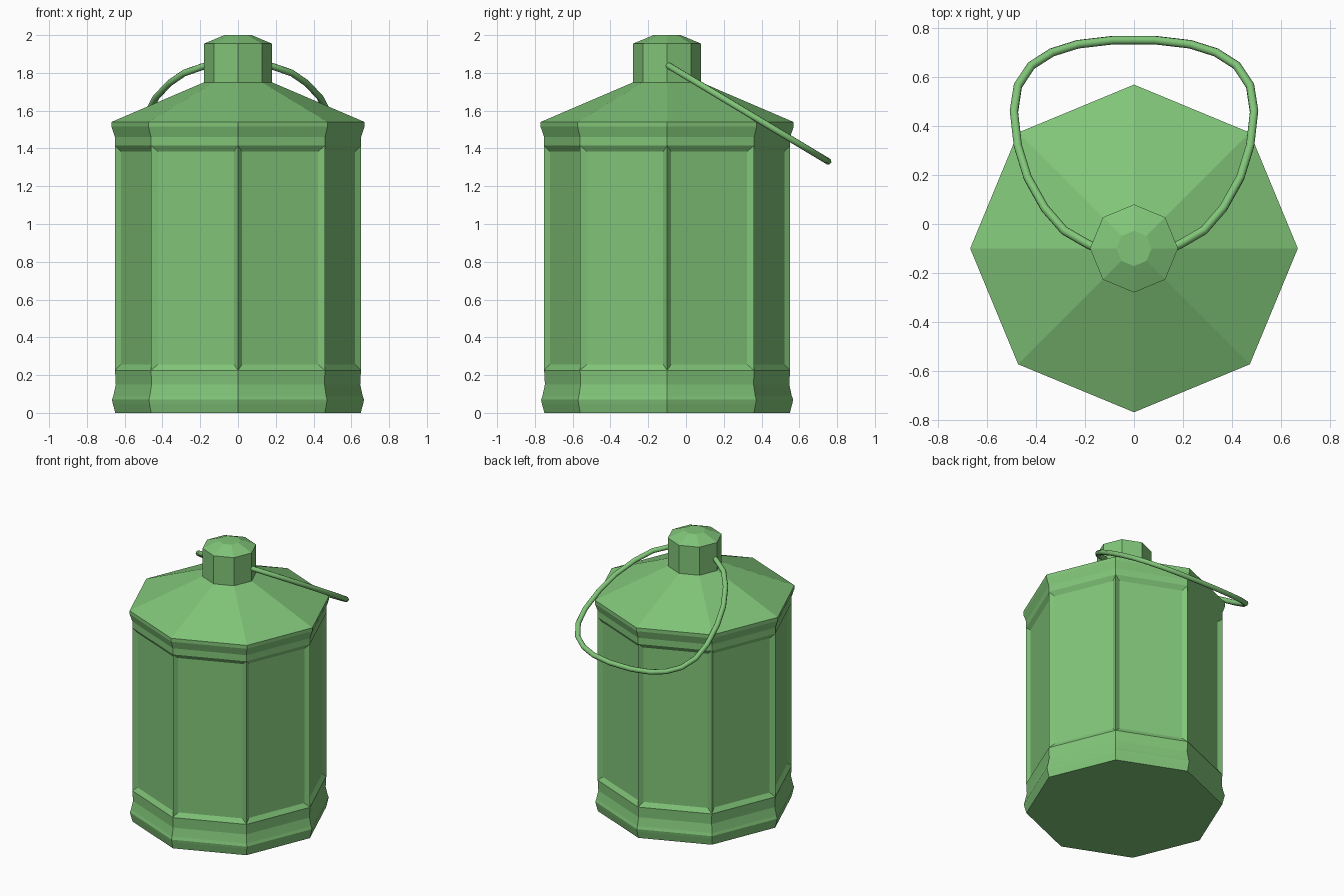
import bpy, bmesh
from math import cos, sin, pi

if "Cube" in bpy.data.objects:
    bpy.data.objects.remove(bpy.data.objects["Cube"])

CY = -0.1  # centre line of the can; the handle hangs out behind it

green = bpy.data.materials.new("green")
green.diffuse_color = (0.22, 0.56, 0.19, 1)
green.use_nodes = True
green.node_tree.nodes["Principled BSDF"].inputs["Base Color"].default_value = green.diffuse_color


def octagon_lathe(name, profile, panel=None):
    """Eight-sided body from (radius, z) rings; panel = index of the band to recess."""
    bm = bmesh.new()
    rings = [[bm.verts.new((r * cos(i * pi / 4), CY + r * sin(i * pi / 4), z))
              for i in range(8)] for r, z in profile]
    panels = []
    for k, (lo, hi) in enumerate(zip(rings, rings[1:])):
        for i in range(8):
            j = (i + 1) % 8
            f = bm.faces.new((lo[i], lo[j], hi[j], hi[i]))
            if k == panel:
                panels.append(f)
    bm.faces.new(rings[0][::-1])
    bm.faces.new(rings[-1])
    bm.normal_update()
    if panels:
        bmesh.ops.inset_individual(bm, faces=panels, thickness=0.045, depth=-0.02)
    me = bpy.data.meshes.new(name)
    bm.to_mesh(me)
    bm.free()
    me.materials.append(green)
    ob = bpy.data.objects.new(name, me)
    bpy.context.collection.objects.link(ob)
    return ob


# Body with flared foot, recessed panels, rim, and sloping shoulder
octagon_lathe("body", [
    (0.65, 0), (0.663, 0.05), (0.667, 0.07), (0.66, 0.09), (0.647, 0.15),
    (0.651, 0.225), (0.651, 1.415), (0.651, 1.46), (0.67, 1.515), (0.67, 1.54),
    (0.18, 1.75)], panel=5)

# Neck and chamfered cap
octagon_lathe("neck_cap", [(0.18, 1.74), (0.18, 1.955), (0.072, 2.0)])

# Wire handle: a flat loop hanging back at a slant, mirrored in x
half = [(0.15, -0.10), (0.19, -0.082), (0.285, -0.027), (0.365, 0.065), (0.435, 0.19),
        (0.475, 0.32), (0.491, 0.46), (0.475, 0.565), (0.42, 0.648),
        (0.335, 0.702), (0.23, 0.735), (0.085, 0.752)]
path = half + [(-x, y) for x, y in reversed(half)]
cu = bpy.data.curves.new("handle", 'CURVE')
cu.dimensions = '3D'
cu.bevel_depth = 0.018
cu.bevel_resolution = 2
cu.use_fill_caps = True
sp = cu.splines.new('POLY')
sp.points.add(len(path) - 1)
for p, (x, y) in zip(sp.points, path):
    p.co = (x, y, 1.837 - 0.6 * (y + 0.09), 1)
sp.use_smooth = True
cu.materials.append(green)
bpy.context.collection.objects.link(bpy.data.objects.new("handle", cu))
